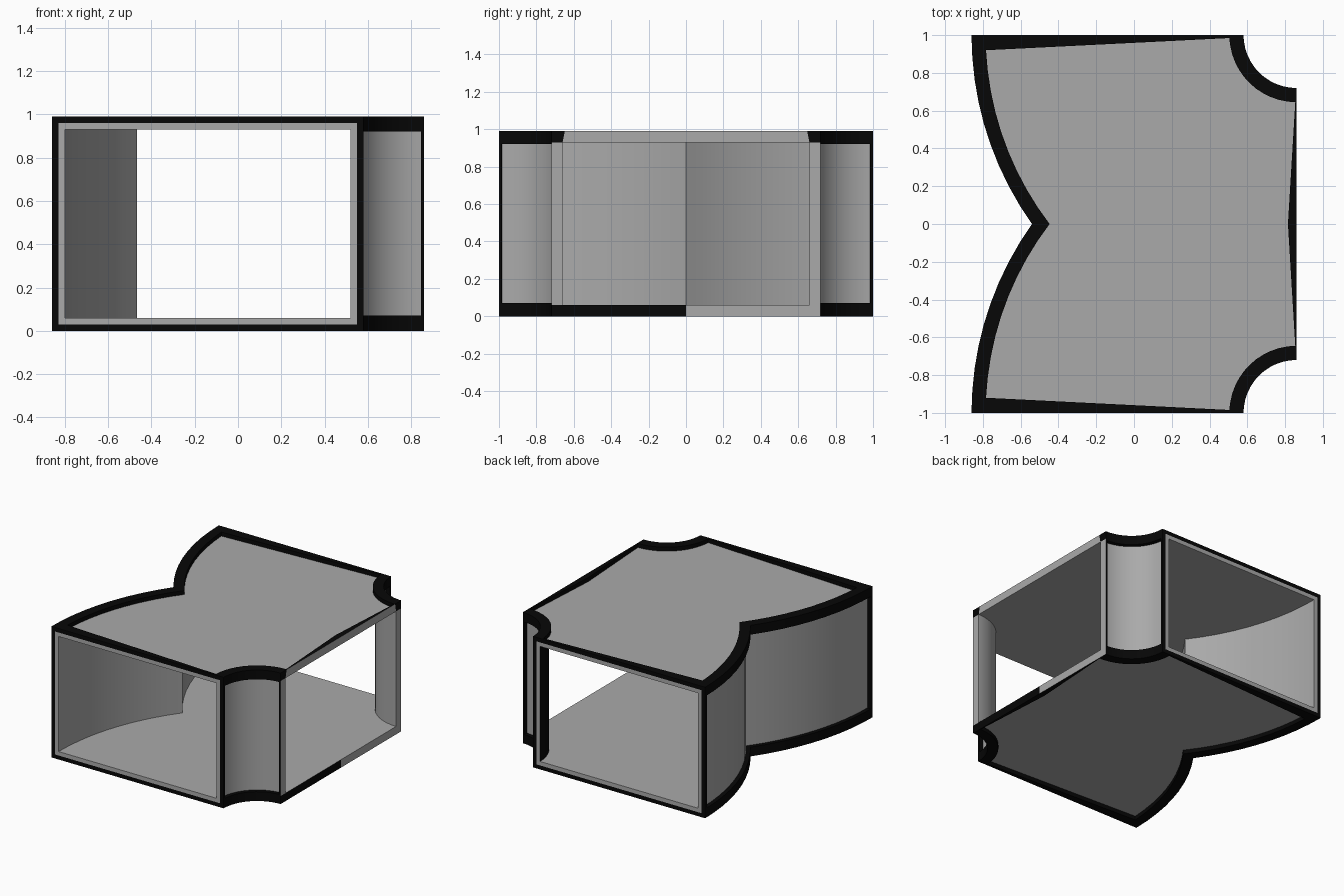
import bpy, bmesh, math
from mathutils import Vector

if "Cube" in bpy.data.objects:
    bpy.data.objects.remove(bpy.data.objects["Cube"])

X, Y, H, T, C = 0.86, 1.0, 0.99, 0.06, 0.28   # half width, half depth, height, thickness, corner radius
D = 0.03                                       # panel recess inside the raised black trim
R = 1.7225                                     # radius of the curved left wall
CX = R - X

black = bpy.data.materials.new("black_trim")
black.diffuse_color = (0.002, 0.002, 0.002, 1)
black.use_nodes = True
black.node_tree.nodes["Principled BSDF"].inputs["Base Color"].default_value = black.diffuse_color
grey = bpy.data.materials.new("grey_panel")
grey.diffuse_color = (0.4, 0.4, 0.4, 1)
grey.use_nodes = True
grey.node_tree.nodes["Principled BSDF"].inputs["Base Color"].default_value = grey.diffuse_color


def span(a, b, n, edge=0):
    pts = [a + (b - a) * i / n for i in range(n + 1)]
    if edge:
        pts[1:1] = [a + edge]
    return pts


def left_wall(d, trim=0):
    r = R - d
    angles = span(math.asin(trim / r), math.asin(Y / r), 9, 0.012)
    back = [Vector((CX - r * math.cos(t), Y - r * math.sin(t))) for t in angles]
    return back + [Vector((p.x, -p.y)) for p in reversed(back[:-1])]


def corner(d, s, t0=0, t1=0):
    r = C + d
    e = 0.05
    a = span(math.radians(t0), math.radians(90 - t1), 12, e)
    a.insert(-1, a[-1] - e)
    pts = [Vector((X - r * math.cos(u), s * (Y - r * math.sin(u)))) for u in a]
    return pts if s < 0 else pts[::-1]


def outline(d, trim=False):
    t = (0.08, 2.5, 1) if trim else (0, 0, 0)
    mid = [Vector((X - (0.045 if trim else 0), 0))]
    return left_wall(d, t[0]) + corner(d, -1, *t[1:]) + mid + corner(d, 1, *t[1:])


def build(name, faces):
    """faces: list of (points, is_black)"""
    bm = bmesh.new()
    for pts, dark in faces:
        f = bm.faces.new([bm.verts.new(p) for p in pts])
        f.material_index = int(dark)
    bmesh.ops.remove_doubles(bm, verts=bm.verts, dist=0.0001)
    me = bpy.data.meshes.new(name)
    bm.to_mesh(me)
    bm.free()
    me.materials.append(grey)
    me.materials.append(black)
    ob = bpy.data.objects.new(name, me)
    bpy.context.collection.objects.link(ob)
    bpy.context.view_layer.objects.active = ob
    for o in bpy.context.selected_objects:
        o.select_set(False)
    ob.select_set(True)
    bpy.ops.object.shade_smooth_by_angle(angle=math.radians(30))


def at(p, z):
    return (p.x, p.y, z)


# Roof and floor: raised black border, sunken outside panel, plain inside panel
def slab(name, z_out, z_in, up):
    o, p, inn = outline(0), outline(0.075, True), outline(T)
    n, z_mid = len(o), (z_out + z_in) / 2
    faces = []
    for i in range(n):
        j = (i + 1) % n
        faces.append(([at(o[i], z_out), at(o[j], z_out), at(p[j], z_out), at(p[i], z_out)], True))
        faces.append(([at(p[i], z_out), at(p[j], z_out), at(p[j], z_mid), at(p[i], z_mid)], True))
    faces.append(([at(q, z_mid) for q in p], False))
    if not up:
        faces = [(f[::-1], m) for f, m in faces]
    inside = [at(q, z_in) for q in inn]
    faces.append((inside[::-1] if up else inside, False))
    build(name, faces)


slab("roof", H, H - T, True)
slab("floor", 0, T, False)


# Curved walls: raised black border, sunken outside panel, plain inside skin
def wall(name, outer, panel, inner, dark_inside=()):
    z0, z1 = 0.07, H - 0.07
    faces, last = [], len(outer) - 2

    def quad(a, b, c, d, dark=True):
        faces.append(([at(*a), at(*b), at(*c), at(*d)], dark))

    for i in range(last + 1):
        a, b, pa, pb = outer[i], outer[i + 1], panel[i], panel[i + 1]
        quad((a, 0), (b, 0), (b, z0), (a, z0))
        quad((a, z1), (b, z1), (b, H), (a, H))
        if i in (0, last):
            quad((a, z0), (b, z0), (b, z1), (a, z1))
        else:
            quad((pa, z0), (pb, z0), (pb, z1), (pa, z1), False)
            quad((a, z0), (b, z0), (pb, z0), (pa, z0))
            quad((pa, z1), (pb, z1), (b, z1), (a, z1))
        a, b = inner[i], inner[i + 1]
        quad((b, T), (a, T), (a, H - T), (b, H - T), i in dark_inside)
    for k, flip in ((1, False), (last, True)):      # upright sides of the recess
        a, b = (panel[k], outer[k]) if flip else (outer[k], panel[k])
        quad((a, z0), (b, z0), (b, z1), (a, z1))
    build(name, faces)


wall("curved_side_wall", left_wall(0), left_wall(D), left_wall(T))
wall("front_corner_wall", corner(0, -1), corner(D, -1), corner(T, -1), range(0, 5))
wall("back_corner_wall", corner(0, 1), corner(D, 1), corner(T, 1), range(9, 14))


# Front and back door frames: black outer rim, grey inner rim
def rect(d, y):
    x0, x1 = -X + d, X - C - d
    return [(x0, y, d), (x1, y, d), (x1, y, H - d), (x0, y, H - d)]


for name, y in (("front_frame", -Y), ("back_frame", Y)):
    faces = []
    for d0, d1, dark in ((0, D, True), (D, T, False)):
        a, b = rect(d0, y), rect(d1, y)
        for i in range(4):
            j = (i + 1) % 4
            q = [a[i], a[j], b[j], b[i]]
            faces.append((q if y < 0 else q[::-1], dark))
    build(name, faces)

# Right door frame: grey bars with black slanted upper corners and half a black sill
w, v, u, h = Y - C, Y - C - T, Y - C - T - 0.012, H - T
bars = [([(-w, T), (-v, T), (-v, h), (-w, h)], 0), ([(v, T), (w, T), (w, h), (v, h)], 0),
        ([(-v, h), (v, h), (u, H), (-u, H)], 0),
        ([(-w, h), (-v, h), (-u, H), (-w, H)], 1), ([(v, h), (w, h), (w, H), (u, H)], 1),
        ([(-w, 0), (0, 0), (0, T), (-w, T)], 1), ([(0, 0), (w, 0), (w, T), (0, T)], 0)]
build("right_frame", [([(X, y, z) for y, z in pts], m) for pts, m in bars])
